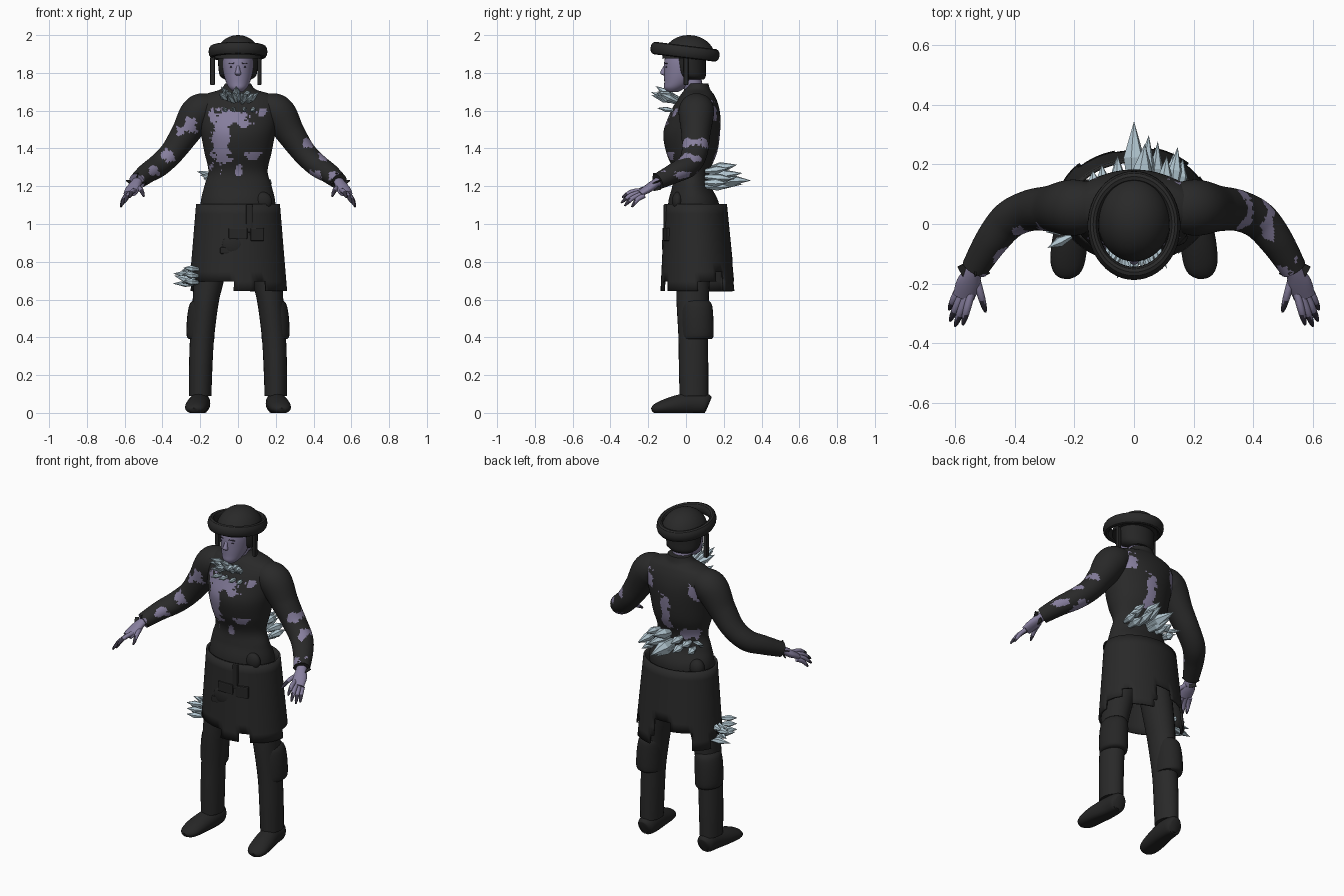
import bpy, bmesh, math, random
from mathutils import Vector, noise

random.seed(4)
if "Cube" in bpy.data.objects:
    bpy.data.objects.remove(bpy.data.objects["Cube"])


def material(name, rgb):
    m = bpy.data.materials.new(name)
    m.use_nodes = True
    m.diffuse_color = (*rgb, 1)
    bsdf = m.node_tree.nodes["Principled BSDF"]
    bsdf.inputs["Base Color"].default_value = (*rgb, 1)
    bsdf.inputs["Roughness"].default_value = 0.8
    return m


CLOTH = material("charcoal cloth", (0.022, 0.022, 0.022))
TRIM = material("black leather", (0.019, 0.019, 0.019))
SKIN = material("violet skin", (0.24, 0.21, 0.34))
DARK = material("dark nail", (0.04, 0.035, 0.055))
ICE = material("pale ice", (0.47, 0.60, 0.67))


def finish(bm, name, mats, rule=None, smooth=True):
    """Turn a bmesh into an object, colouring faces by rule(centre, normal)."""
    bmesh.ops.recalc_face_normals(bm, faces=bm.faces)
    for f in bm.faces:
        f.smooth = smooth
        if rule:
            f.material_index = rule(f.calc_center_median(), f.normal)
    me = bpy.data.meshes.new(name)
    bm.to_mesh(me)
    bm.free()
    for m in mats:
        me.materials.append(m)
    if smooth:
        me.set_sharp_from_angle(angle=0.8)
    ob = bpy.data.objects.new(name, me)
    bpy.context.collection.objects.link(ob)
    return ob


def curve_points(st, sub):
    """Catmull-Rom resampling of stations (x, y, z, width, depth)."""
    out = []
    for i in range(len(st) - 1):
        a, b, c, d = (st[max(i - 1, 0)], st[i], st[i + 1], st[min(i + 2, len(st) - 1)])
        for k in range(sub):
            t = k / sub
            out.append([q + t * (r - p) / 2 + t * t * (2 * p - 5 * q + 4 * r - s) / 2
                        + t ** 3 * (3 * q - p - 3 * r + s) / 2
                        for p, q, r, s in zip(a, b, c, d)])
    return out + [list(st[-1])]


def loft(name, st, mats, rule=None, seg=20, sub=4, flat=True, floor=False):
    """Skin elliptical rings; flat rings stay level, others follow the path."""
    pts = curve_points(st, sub)
    bm = bmesh.new()
    rings = []
    for i, p in enumerate(pts):
        c, u, v = Vector(p[:3]), Vector((1, 0, 0)), Vector((0, 1, 0))
        if not flat:
            t = Vector(pts[min(i + 1, len(pts) - 1)][:3]) - Vector(pts[max(i - 1, 0)][:3])
            u = t.cross(Vector((0, 0, 1))).normalized()
            v = u.cross(t).normalized()
        ring = []
        for k in range(seg):
            a = math.tau * k / seg
            co = c + u * p[3] * math.cos(a) + v * p[4] * math.sin(a)
            if floor:
                co.z = max(co.z, 0)
            ring.append(bm.verts.new(co))
        rings.append(ring)
    for lo, hi in zip(rings, rings[1:]):
        for k in range(seg):
            n = (k + 1) % seg
            bm.faces.new((lo[k], lo[n], hi[n], hi[k]))
    bm.faces.new(rings[0])
    bm.faces.new(rings[-1])
    return finish(bm, name, mats, rule)


def own(name, size, mat):
    """Name, scale and colour the primitive just added."""
    ob = bpy.context.object
    ob.name, ob.scale = name, size
    ob.data.materials.append(mat)
    return ob


def box(name, loc, size, mat, rot=(0, 0, 0), bevel=0.006):
    bpy.ops.mesh.primitive_cube_add(size=1, location=loc, rotation=rot)
    ob = own(name, size, mat)
    bpy.ops.object.transform_apply(location=False, rotation=False, scale=True)
    b = ob.modifiers.new("bevel", "BEVEL")
    b.width, b.segments = bevel, 2


def ball(name, loc, size, mat, segs=24):
    bpy.ops.mesh.primitive_uv_sphere_add(segments=segs, ring_count=segs // 2, location=loc)
    own(name, size, mat)
    bpy.ops.object.shade_smooth_by_angle()


def crystals(name, spikes):
    """Join six-sided pointed shards given as (base, direction, length, width)."""
    bm = bmesh.new()
    for base, way, length, width in spikes:
        base, way = Vector(base), Vector(way).normalized()
        u = way.orthogonal().normalized()
        v = way.cross(u)
        rings = []
        for t, w in ((0, 0.5), (0.5, 1)):
            rings.append([bm.verts.new(base + way * length * t + (u * math.cos(a) + v * math.sin(a)) * w * width)
                          for a in (math.tau * k / 6 for k in range(6))])
        tip = bm.verts.new(base + way * length)
        for k in range(6):
            n = (k + 1) % 6
            bm.faces.new((rings[0][k], rings[0][n], rings[1][n], rings[1][k]))
            bm.faces.new((rings[1][k], rings[1][n], tip))
        bm.faces.new(rings[0])
    return finish(bm, name, [ICE], smooth=False)


# Ragged skin patches as (x, z, half width, half height)
FRONT = [(-.092, 1.46, .045, .13), (-.02, 1.555, .095, .032), (.08, 1.36, .035, .018),
         (0, 1.285, .02, .03), (.13, 1.59, .018, .018), (-.13, 1.56, .02, .03)]
BACK = [(.02, 1.42, .03, .09), (-.09, 1.3, .05, .03), (-.15, 1.58, .03, .04), (.15, 1.6, .03, .04)]
RIGHT = [(-.25, 1.53, .03, .035), (-.305, 1.49, .022, .025), (-.37, 1.365, .032, .03),
         (-.45, 1.285, .03, .025), (-.51, 1.24, .025, .018)]
LEFT = [(.37, 1.43, .026, .022), (.45, 1.35, .016, .018), (.41, 1.25, .03, .03), (.51, 1.255, .026, .02)]


def torn(c, patches):
    jag = .7 * noise.noise(c * 28) + .4 * noise.noise(c * 70)
    return int(any(max(abs(c.x - x) / w, abs(c.z - z) / h) + jag < 1 for x, z, w, h in patches))


# Torn shirt
loft("shirt", [(0, .035, .95, .18, .12), (0, .04, 1.1, .198, .135), (0, .03, 1.2, .178, .103),
               (0, .03, 1.28, .157, .098), (0, .03, 1.38, .178, .135), (0, .03, 1.48, .197, .15),
               (0, .045, 1.57, .215, .137), (0, .055, 1.635, .23, .115), (0, .06, 1.682, .185, .09),
               (0, .06, 1.712, .095, .068), (0, .06, 1.745, .068, .058)],
     [CLOTH, SKIN], lambda c, n: torn(c, FRONT if c.y < .03 else BACK), seg=150, sub=10)

# Head and neck
loft("neck", [(0, .055, 1.66, .062, .055), (0, .035, 1.74, .056, .052), (0, .02, 1.82, .056, .055)], [SKIN])
loft("head", [(0, -.07, 1.70, .025, .03), (0, -.06, 1.72, .047, .055), (0, -.04, 1.75, .063, .075),
              (0, -.018, 1.8, .077, .098), (0, -.008, 1.86, .082, .107), (0, 0, 1.93, .075, .1)], [SKIN], seg=32)
loft("nose", [(0, -.105, 1.845, .008, .008), (0, -.118, 1.815, .011, .013),
              (0, -.122, 1.797, .016, .014), (0, -.112, 1.785, .009, .006)], [SKIN], seg=12)
box("mouth", (0, -.107, 1.763), (.036, .01, .004), DARK, bevel=.001)
for s, side in ((1, "left"), (-1, "right")):
    ball(side + "_eye", (s * .032, -.103, 1.832), (.012, .006, .004), DARK, 12)
    box(side + "_brow", (s * .033, -.106, 1.85), (.034, .009, .005), DARK, (0, s * .1, s * .3), .001)

# Helmet with tilted brim, hood and hanging straps
loft("helmet_dome", [(0, .015, 1.875 + .125 * math.sin(a), .122 * math.cos(a) + .001, .14 * math.cos(a) + .001)
                     for a in (math.pi / 2 * k / 8 for k in range(9))], [CLOTH], seg=40, sub=2)
bpy.ops.mesh.primitive_torus_add(major_radius=.137, minor_radius=.019, major_segments=48,
                                 minor_segments=12, location=(0, -.005, 1.912), rotation=(-.12, 0, 0))
own("helmet_brim", (1, 1.18, 1.75), CLOTH)
bpy.ops.object.shade_smooth_by_angle()
loft("hood", [(0, .045, 1.765, .07, .05), (0, .03, 1.785, .096, .075), (0, .022, 1.83, .104, .083),
              (0, .02, 1.9, .108, .085)], [TRIM], seg=28)
box("right_helmet_strap", (-.135, .0, 1.81), (.025, .025, .15), TRIM)
box("left_helmet_strap", (.113, .0, 1.81), (.022, .025, .15), TRIM)

for s, side in ((1, "left"), (-1, "right")):
    # Torn sleeves: the left is torn all round, the right only in front
    loft(side + "_sleeve", [(s * .12, .06, 1.628, .075, .06), (s * .205, .055, 1.594, .094, .092),
                            (s * .28, .052, 1.478, .077, .076), (s * .35, .045, 1.378, .069, .064),
                            (s * .42, .012, 1.31, .064, .06), (s * .48, -.06, 1.27, .056, .053),
                            (s * .535, -.15, 1.225, .045, .043)], [CLOTH, SKIN],
         lambda c, n, s=s: torn(c, LEFT) if s > 0 else int(n.y < .2 and n.z < .7 and torn(c, RIGHT)),
         seg=64, sub=12, flat=False)
    for k in range(4):
        a = k * 1.7
        box(side + "_cuff_scrap", (s * (.538 + .036 * math.cos(a)), -.155, 1.222 + .036 * math.sin(a)),
            (.022, .04, .006), CLOTH, (.4, a, -s * .5), .001)

    # Hands with dark finger ends
    loft(side + "_palm", [(s * .515, -.115, 1.243, .03, .026), (s * .538, -.16, 1.217, .03, .023),
                          (s * .556, -.2, 1.188, .04, .022), (s * .572, -.245, 1.16, .036, .016)],
         [SKIN], seg=16, flat=False)
    fingers = [((.547, -.235, 1.178), (.574, -.338, 1.14)), ((.562, -.24, 1.168), (.6, -.343, 1.112)),
               ((.577, -.235, 1.158), (.617, -.325, 1.096)), ((.59, -.222, 1.15), (.62, -.287, 1.09)),
               ((.53, -.18, 1.195), (.498, -.295, 1.145))]
    for base, tip in fingers:
        b, t = Vector(base), Vector(tip)
        st = []
        for f, r in ((0, .013), (.5, .0125), (.85, .009), (1, .004)):
            p = b.lerp(t, f) + Vector((0, 0, .012 * math.sin(math.pi * f)))
            st.append((s * p.x, p.y, p.z, r, r))
        loft(side + "_finger", st, [SKIN, DARK],
             lambda c, n, b=b, t=t: int((c - b).y / (t - b).y > .72), seg=10, sub=3, flat=False)

    # Trousers, knee wraps and boots
    loft(side + "_trouser_leg", [(s * .1, .045, .98, .09, .1), (s * .13, .04, .82, .085, .095),
                                 (s * .157, .037, .68, .078, .088), (s * .172, .035, .58, .069, .085),
                                 (s * .19, .038, .4, .064, .078), (s * .197, .04, .25, .062, .078),
                                 (s * .2, .042, .09, .059, .076)], [CLOTH], seg=24)
    loft(side + "_knee_wrap", [(s * .192, .055, .39, .066, .08), (s * .198, .06, .41, .074, .086),
                               (s * .195, .058, .5, .075, .087), (s * .188, .055, .57, .07, .083),
                               (s * .182, .05, .595, .058, .07)], [TRIM], seg=24)
    loft(side + "_boot", [(s * .2, .12, .045, .03, .04), (s * .2, .1, .05, .05, .055),
                          (s * .202, .03, .05, .055, .06), (s * .215, -.06, .04, .06, .05),
                          (s * .224, -.13, .028, .057, .036), (s * .23, -.165, .02, .042, .024),
                          (s * .232, -.18, .015, .02, .012)], [TRIM], seg=20, flat=False, floor=True)

# Apron skirt with a ragged hem and a slit at the back
COLS, ROWS, TOP, LOW = 72, 9, 1.105, .645
bm = bmesh.new()
grid = []
for r in range(ROWS + 1):
    f = r / ROWS
    grid.append([bm.verts.new(((.222 + .038 * f) * math.cos(a), .052 + .012 * f + (.165 + .034 * f) * math.sin(a),
                               TOP + (LOW - TOP) * f)) for a in (math.tau * k / COLS for k in range(COLS))])
hems = [random.choice((7, 8, 8, 9, 9)) for _ in range(COLS // 3)]
for k in range(COLS):
    hem = 6 if abs(k - COLS // 4) < 3 else hems[k // 3]
    if 36 < k:
        hem = 9 if 53 <= k < 58 or k > 60 else 8
    for r in range(hem):
        n = (k + 1) % COLS
        bm.faces.new((grid[r][k], grid[r][n], grid[r + 1][n], grid[r + 1][k]))
skirt = finish(bm, "apron_skirt", [CLOTH])
skirt.modifiers.new("thickness", "SOLIDIFY").thickness = .012

# Pouch, buckle plates and belt pieces on the apron
ball("apron_pouch", (-.025, -.108, .89), (.06, .02, .055), TRIM)
box("pouch_base", (-.025, -.112, .86), (.14, .02, .035), TRIM)
box("buckle_plate", (0, -.115, .95), (.1, .02, .06), TRIM)
box("side_plate", (.1, -.1, .945), (.075, .025, .07), TRIM, (0, 0, .25))
box("front_strap", (.06, -.108, 1.03), (.035, .02, .15), TRIM)
ball("left_belt_pouch", (.13, -.045, 1.12), (.05, .03, .05), TRIM)
ball("right_belt_pouch", (-.15, .11, 1.11), (.045, .04, .05), TRIM)

# Ice growths on the throat, lower back and right hip
rnd = random.uniform
beard = [((x * .6, -.06 + abs(x) * .3, rnd(1.63, 1.67)), (x * 7, -1, rnd(.2, .7)), rnd(.1, .145), rnd(.018, .024))
         for x in [-.08 + .0145 * k for k in range(12)]]
beard += [((x, -.06, 1.6), (x * 4, -1, .15), .095, .014) for x in (-.06, -.02, .03, .07)]
crystals("throat_crystals", beard)

spine = [((0, .1, 1.235), (0, 1, -.02), .245, .036), ((.02, .1, 1.28), (.1, 1, .2), .175, .032),
         ((.03, .1, 1.25), (.1, 1, .1), .2, .03), ((0, .1, 1.21), (-.05, 1, 0), .2, .026)]
for x, reach, z in ((.13, .16, 1.25), (.15, .12, 1.22), (.07, .18, 1.22), (.1, .13, 1.28), (.12, .14, 1.2),
                    (-.05, .13, 1.27), (-.055, .12, 1.22), (-.1, .1, 1.25), (-.13, .08, 1.22)):
    spine.append(((x, .1, z), (x * .8, 1, rnd(-.1, .25)), reach, .023))
crystals("back_crystals", spine)
crystals("waist_crystals", [((-.13, .07 + .02 * k, 1.23 + .015 * k), (-1, .4, .2), .06 + .02 * k, .013)
                            for k in range(3)])
hip = [((-.21, -.01 + .024 * (k % 5), .685 + .025 * (k % 4)), (-1, rnd(-.2, .3), rnd(-.25, .4)),
        rnd(.08, .14), rnd(.017, .022)) for k in range(9)]
hip += [((-.21, -.04, .69 + .035 * k), (-1, -.5, .1), .09, .018) for k in range(3)]
crystals("hip_crystals", hip)
